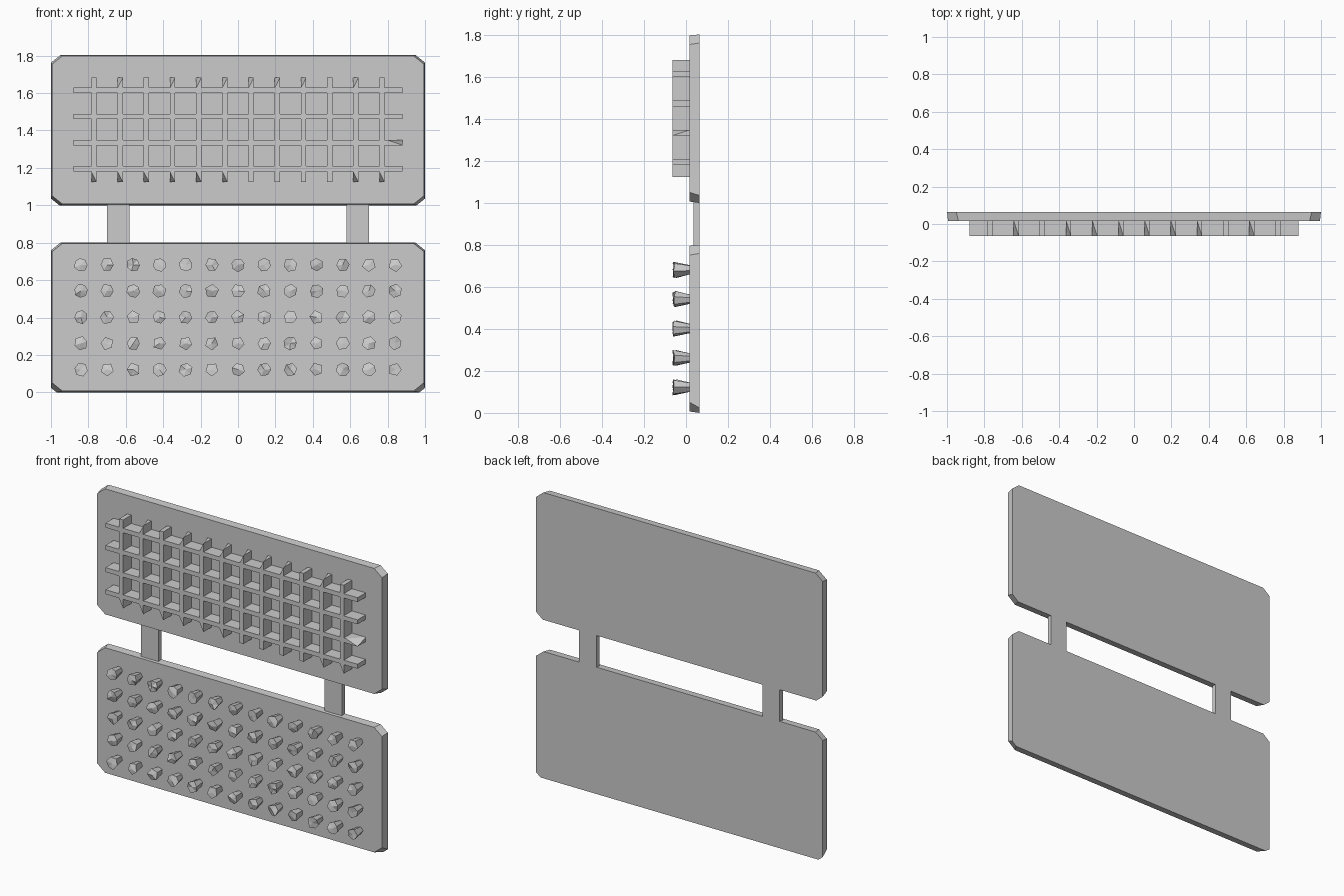
import bpy, bmesh, math, random
from mathutils import Vector

if "Cube" in bpy.data.objects:
    bpy.data.objects.remove(bpy.data.objects["Cube"])

random.seed(4)
Y_FRONT, Y_FACE, Y_BACK = -0.065, 0.016, 0.065


def finish(bm, name):
    bmesh.ops.recalc_face_normals(bm, faces=bm.faces)
    me = bpy.data.meshes.new(name)
    bm.to_mesh(me)
    bm.free()
    ob = bpy.data.objects.new(name, me)
    bpy.context.collection.objects.link(ob)
    return ob


def add_hull(bm, points):
    verts = [bm.verts.new(p) for p in points]
    bmesh.ops.convex_hull(bm, input=verts)


def box(bm, x0, x1, y0, y1, z0, z1):
    add_hull(bm, [(x, y, z) for x in (x0, x1) for y in (y0, y1) for z in (z0, z1)])


def outline(z0, z1, cut_low, cut_high, half):
    a, b = cut_low, cut_high
    return [(-half + a, z0), (half - a, z0), (half, z0 + a * .8), (half, z1 - b * .8),
            (half - b, z1), (-half + b, z1), (-half, z1 - b * .8), (-half, z0 + a * .8)]


# Plates with clipped corners, a little smaller on the front face
def plate(name, z0, z1, back_low):
    bm = bmesh.new()
    front = [bm.verts.new((x, Y_FACE, z)) for x, z in outline(z0 + .007, z1 - .004, .055, .055, .994)]
    back = [bm.verts.new((x, Y_BACK, z)) for x, z in outline(z0, z1, back_low, .05, 1.0)]
    bm.faces.new(front)
    bm.faces.new(back[::-1])
    for i in range(8):
        j = (i + 1) % 8
        bm.faces.new((front[i], front[j], back[j], back[i]))
    finish(bm, name)


plate("lower_plate", 0.0, 0.8, 0.03)
plate("upper_plate", 1.0, 1.803, 0.045)

# Connecting straps
for side, name in ((-1, "left_strap"), (1, "right_strap")):
    bm = bmesh.new()
    x = side * 0.64
    box(bm, x - .06, x + .06, 0.035, Y_BACK, 0.79, 1.01)
    finish(bm, name)

# Raised lattice: horizontal ribs
W = 0.014
bm = bmesh.new()
for i in range(4):
    z = 1.195 + 0.14 * i
    pts = [Vector((x, y, z + dz)) for x in (-.88, .88) for y in (Y_FRONT, Y_FACE + .004) for dz in (-W, W)]
    if i == 1:
        pts[5].x = 0.8      # one clipped rib end
    add_hull(bm, pts)
finish(bm, "lattice_horizontal_ribs")

# Raised lattice: vertical ribs, many with a clipped front corner at the ends
clip_top = {1, 3, 4, 5, 6, 7, 8, 10}
clip_bottom = {0, 1, 2, 3, 4, 5, 10, 11}
bm = bmesh.new()
for i in range(12):
    x = -0.77 + 0.14 * i
    z0, z1 = 1.124, 1.682
    pts = []
    for dx in (-W, W):
        for y in (Y_FRONT, Y_FACE + .004):
            clipped = dx < 0 and y == Y_FRONT
            pts.append((x + dx, y, z0 + (.055 if clipped and i in clip_bottom else 0)))
            pts.append((x + dx, y, z1 - (.055 if clipped and i in clip_top else 0)))
    add_hull(bm, pts)
finish(bm, "lattice_vertical_ribs")

# Faceted pegs, wider at the tip than at the root
bm = bmesh.new()
for i in range(13):
    for j in range(5):
        cx, cz = -0.84 + 0.14 * i, 0.122 + 0.14 * j
        n = random.choice((5, 6, 6, 7))
        turn = random.uniform(0, math.tau)
        root, tip = [], []
        for k in range(n):
            a = turn + math.tau * k / n
            c, s = math.cos(a), math.sin(a)
            root.append(bm.verts.new((cx + .022 * c, Y_FACE + .004, cz + .022 * s)))
            r = random.uniform(.034, .039)
            tip.append(bm.verts.new((cx + r * c, random.uniform(-.065, -.045), cz + r * s)))
        crown = bm.verts.new((cx, -.06, cz))
        for k in range(n):
            m = (k + 1) % n
            bm.faces.new((root[k], root[m], tip[m]))
            bm.faces.new((root[k], tip[m], tip[k]))
            bm.faces.new((tip[k], tip[m], crown))
        bm.faces.new(root)
finish(bm, "pegs")
